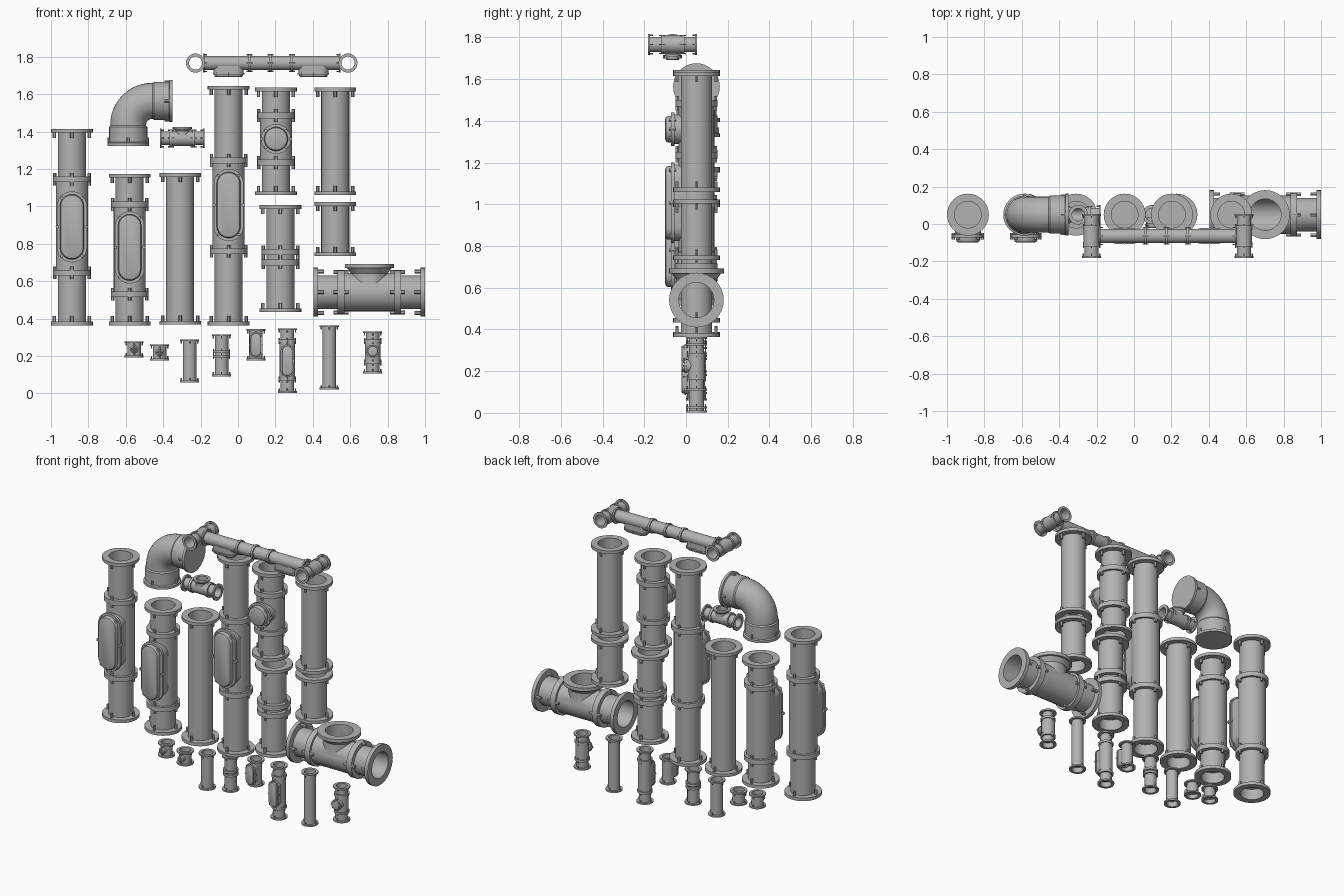
import bpy, bmesh
from math import sin, cos, pi
from mathutils import Vector, Matrix

cube = bpy.data.objects.get("Cube")
if cube:
    bpy.data.objects.remove(cube)

grey = bpy.data.materials.new("pipe_grey")
grey.use_nodes = True
grey.diffuse_color = (0.45, 0.45, 0.45, 1)
grey.node_tree.nodes["Principled BSDF"].inputs["Base Color"].default_value = (0.45, 0.45, 0.45, 1)

X, Y, Z = Vector((1, 0, 0)), Vector((0, 1, 0)), Vector((0, 0, 1))
SIDES = 32
AXIS_Y = 0.05
made = []


def finish(bm, name):
    bmesh.ops.recalc_face_normals(bm, faces=bm.faces)
    mesh = bpy.data.meshes.new(name)
    bm.to_mesh(mesh)
    bm.free()
    mesh.materials.append(grey)
    obj = bpy.data.objects.new(name, mesh)
    bpy.context.collection.objects.link(obj)
    made.append(obj)
    return obj


def loft(bm, rings, wrap=False):
    """Skin a list of point rings; cap the ends unless it wraps round."""
    rows = [[bm.verts.new(p) for p in ring] for ring in rings]
    n = len(rows[0])
    pairs = list(zip(rows, rows[1:])) + ([(rows[-1], rows[0])] if wrap else [])
    for a, b in pairs:
        for i in range(n):
            j = (i + 1) % n
            bm.faces.new((a[i], a[j], b[j], b[i]))
    if not wrap:
        bm.faces.new(rows[0][::-1])
        bm.faces.new(rows[-1])


def circle(origin, axis, r, sides=SIDES):
    turn = Z.rotation_difference(axis)
    return [origin + turn @ Vector((r * cos(2 * pi * i / sides), r * sin(2 * pi * i / sides), 0))
            for i in range(sides)]


def lathe(bm, origin, axis, profile, wrap=False, sides=SIDES):
    loft(bm, [circle(origin + axis * h, axis, r, sides) for r, h in profile], wrap)


def bolts(bm, origin, axis, ring_r, bolt_r, h0, h1):
    for p in circle(origin, axis, ring_r, 4):
        lathe(bm, p, axis, [(bolt_r, h0), (bolt_r, h1)], sides=6)


def pipe(bm, origin, axis, length, r, fr, joints=(), wide=False, ends="capped"):
    """Flanged pipe with bolted joints; ends are capped, open or solid."""
    t, jt, jr, bore = fr * 0.18, fr * 0.14, fr * 0.9, r * 0.95
    mid = [(fr, 0), (fr, t), (r, t)]
    now = r
    for k, j in enumerate(joints):
        after = r * 1.14 if wide and k == 0 else r
        mid += [(now, j - jt), (jr, j - jt), (jr, j + jt), (after, j + jt)]
        now = after
    mid += [(r, length - t), (fr, length - t), (fr, length)]
    d = min(bore, length * 0.3)
    if ends == "capped":
        mid = [(bore, d), (bore, 0)] + mid + [(bore, length), (bore, length - d)]
    elif ends == "open":
        mid = [(bore, 0)] + mid + [(bore, length)]
    lathe(bm, origin, axis, mid, wrap=ends == "open")
    if ends != "solid":
        pipe_bolts(bm, origin, axis, length, r, fr, joints)


def pipe_bolts(bm, origin, axis, length, r, fr, joints):
    t, jr = fr * 0.18, fr * 0.9
    ring, br = (r + fr) / 2, (fr - r) * 0.25
    bolts(bm, origin, axis, ring, br, t * 0.5, t * 2.4)
    bolts(bm, origin, axis, ring, br, length - t * 2.4, length - t * 0.5)
    for j in joints:
        bolts(bm, origin, axis, (r * 1.1 + jr) / 2, br, j - t * 1.7, j + t * 1.7)


def hatch(name, center, long, out, hw, hh, depth):
    """Rounded access cover: neck, plate, raised lid and edge lugs."""
    side = long.cross(out)

    def ring(inset, d):
        w = hw * (1 - inset)
        pts = []
        for i in range(SIDES):
            a = 2 * pi * (i + 0.5) / SIDES
            v = w * sin(a) + (hh - hw) * (1 if sin(a) > 0 else -1)
            pts.append(center + side * (w * cos(a)) + long * v + out * (d * depth))
        return pts

    bm = bmesh.new()
    loft(bm, [ring(i, d) for i, d in
              ((.12, .2), (.12, .7), (0, .7), (0, .81), (.2, .81), (.2, .91), (.26, .97), (.4, 1))])
    for sx in (-1, 1):
        for k in (-1, 0, 1):
            p = center + side * (sx * hw * 0.97) + long * (k * (hh - hw * 0.45))
            if k:
                p -= side * (sx * hw * 0.3)
            lathe(bm, p, out, [(hw * .12, depth * .66), (hw * .12, depth * .88)], sides=6)
    finish(bm, name)


# Upright pipes: name, x, bottom, top, joint heights, cover (centre, half width, half height)
BIG, SMALL = (0.075, 0.112), (0.036, 0.051)
uprights = [
    ("far_left_column", -.888, .364, 1.414, (.645, 1.145), (.89, .08, .19), BIG),
    ("left_column", -.579, .364, 1.173, (.53, 1.01), (.78, .078, .193), BIG),
    ("left_plain_pipe", -.309, .367, 1.178, (), None, BIG),
    ("tall_column", -.05, .364, 1.644, (.76, 1.245), (1.007, .08, .193), BIG),
    ("round_cover_column", .203, 1.06, 1.634, (1.235, 1.485), (1.36, .08, .08), BIG),
    ("double_flange_pipe", .227, .434, 1.007, (.70, .755), None, BIG),
    ("right_plain_pipe", .52, 1.06, 1.634, (), None, BIG),
    ("right_short_pipe", .52, .734, 1.023, (), None, BIG),
    ("small_plug_a", -.555, .193, .278, (), None, SMALL),
    ("small_plug_b", -.419, .177, .262, (), None, SMALL),
    ("small_pipe", -.259, .059, .289, (), None, SMALL),
    ("small_double_flange_pipe", -.088, .091, .316, (.198, .222), None, SMALL),
    ("small_hatch_pipe", .096, .177, .343, (), (.26, .035, .07), SMALL),
    ("small_hatch_column", .264, .003, .348, (.075, .28), (.174, .036, .088), SMALL),
    ("small_long_pipe", .488, .021, .364, (), None, SMALL),
    ("small_round_cover_pipe", .72, .107, .332, (.165, .28), (.225, .035, .035), SMALL),
]
for name, x, z0, z1, joints, cover, (r, fr) in uprights:
    bm = bmesh.new()
    pipe(bm, Vector((x, AXIS_Y, z0)), Z, z1 - z0, r, fr, [j - z0 for j in joints], cover is not None)
    if "plug" in name:
        # Front boss with a cross handle
        c = Vector((x, AXIS_Y, (z0 + z1) / 2))
        lathe(bm, c, -Y, [(.022, 0), (.022, .05), (.015, .055)])
        for axis in (X, Z):
            lathe(bm, c - Y * .055 - axis * .016, axis, [(.004, 0), (.004, .032)], sides=6)
    finish(bm, name)
    if cover:
        cz, hw, hh = cover
        hatch(name + "_cover", Vector((x, AXIS_Y, cz)), Z, -Y, hw, hh, r * 2)


def boolean(obj, other, operation):
    mod = obj.modifiers.new(operation, "BOOLEAN")
    mod.operation, mod.solver, mod.object = operation, "EXACT", other
    bpy.context.view_layer.objects.active = obj
    bpy.ops.object.modifier_apply(modifier=mod.name)
    made.remove(other)
    bpy.data.objects.remove(other)


def solid(name, origin, axis, profile):
    bm = bmesh.new()
    lathe(bm, origin, axis, profile)
    return finish(bm, name)


def tee(name, center, s):
    """Open horizontal run with an open port on top."""
    start, joints = center - X * .298 * s, (.146 * s, .45 * s)
    size = (.596 * s, .09 * s, .131 * s, joints)
    bm = bmesh.new()
    pipe(bm, start, X, *size, wide=True, ends="solid")
    body = finish(bm, name)
    port = [(.098, .01), (.098, .1), (.118, .128), (.131, .128), (.131, .15)]
    boolean(body, solid("port", center, Z, [(r * s, h * s) for r, h in port]), "UNION")
    bore = .084 * s
    boolean(body, solid("run_bore", center, X, [(bore, -.4 * s), (bore, .4 * s)]), "DIFFERENCE")
    boolean(body, solid("port_bore", center, Z, [(bore, 0), (bore, .3 * s)]), "DIFFERENCE")
    bm = bmesh.new()
    pipe_bolts(bm, start, X, *size)
    finish(bm, name + "_bolts")


tee("large_tee", Vector((.702, AXIS_Y, .541)), 1)
tee("small_tee", Vector((-.298, AXIS_Y, 1.363)), .4)

# Elbow: straight collar, quarter bend, straight collar
bm = bmesh.new()
bend, r = .128, .096
foot = Vector((-.587, AXIS_Y, 1.323))
hub = Vector((foot.x + bend, AXIS_Y, 1.436))
rings = [circle(foot, Z, r)]
for i in range(13):
    a = i / 12 * pi / 2
    m = Matrix.Rotation(a, 3, "Y")
    rings.append([hub + m @ (p - hub) for p in circle(Vector((foot.x, AXIS_Y, hub.z)), Z, r)])
tip = Vector((-.349, AXIS_Y, hub.z + bend))
rings.append([p + X * (tip.x - hub.x) for p in rings[-1]])
loft(bm, rings)
for origin, axis in ((foot, Z), (tip, -X)):
    lathe(bm, origin, axis, [(.112, 0), (.112, .016), (.102, .02), (.102, .1), (.096, .108)])
    bolts(bm, origin, axis, .102, .008, .01, .045)
finish(bm, "elbow")

# Overhead run with open cross pipes at both ends and covers underneath
run_y, run_z = -.064, 1.766
bm = bmesh.new()
pipe(bm, Vector((-.188, run_y, run_z)), X, .737, .038, .051, (.249, .361, .476))
finish(bm, "overhead_run")
for name, x in (("left", -.227), ("right", .588)):
    bm = bmesh.new()
    pipe(bm, Vector((x, run_y - .117, run_z)), Y, .234, .037, .051, (.068, .166), True, "open")
    finish(bm, name + "_cross_pipe")
for name, x in (("left", -.05), ("right", .403)):
    hatch(name + "_overhead_cover", Vector((x, run_y, run_z)), X, -Z, .042, .085, .075)

# Smooth curved walls, keep the flange edges sharp
bpy.ops.object.select_all(action="DESELECT")
for obj in made:
    obj.select_set(True)
bpy.context.view_layer.objects.active = made[0]
bpy.ops.object.shade_smooth_by_angle(angle=pi / 6)
